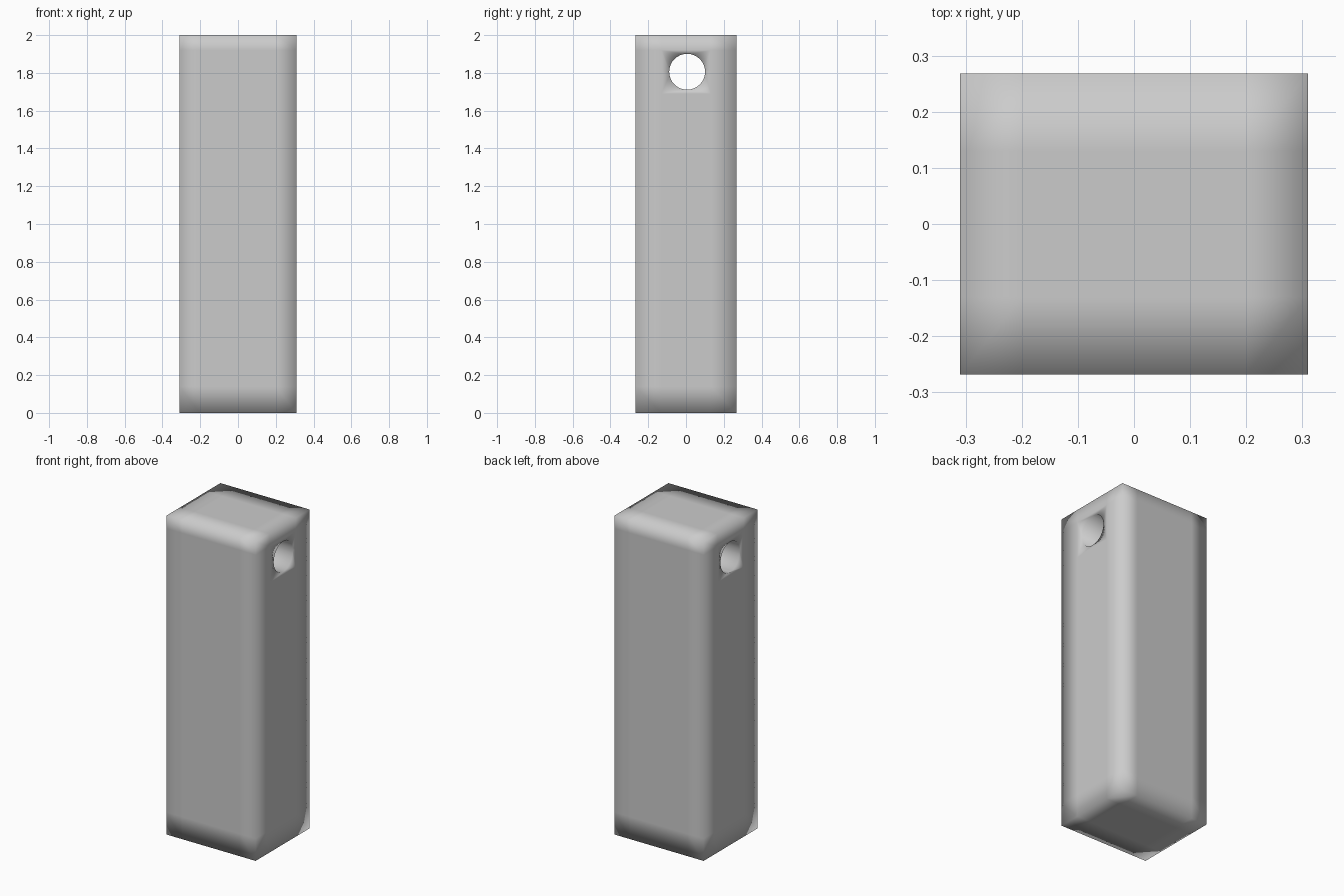
import bpy, bmesh, math
from mathutils import Matrix, Vector

if "Cube" in bpy.data.objects:
    bpy.data.objects.remove(bpy.data.objects["Cube"])

W, D, H = 0.62, 0.536, 2.0
HOLE_Y, HOLE_Z, HOLE_R = 0.006, 1.806, 0.095


def new_object(name, bm):
    mesh = bpy.data.meshes.new(name)
    bm.to_mesh(mesh)
    bm.free()
    obj = bpy.data.objects.new(name, mesh)
    bpy.context.collection.objects.link(obj)
    return obj


def cut(bm, axis, positions):
    normal = Vector((0, 0, 0))
    normal[axis] = 1
    for p in positions:
        bmesh.ops.bisect_plane(bm, geom=bm.verts[:] + bm.edges[:] + bm.faces[:],
                               plane_co=normal * p, plane_no=normal)


# Square-edged block, divided so smooth shading only softens the rim of each side
bm = bmesh.new()
bmesh.ops.create_cube(bm, size=1, matrix=Matrix.Translation((0, 0, H / 2))
                      @ Matrix.Diagonal((W, D, H, 1)))
cut(bm, 0, [-0.2, 0, 0.2])
cut(bm, 1, [-0.13, HOLE_Y, 0.13])
cut(bm, 2, [0.14 + 0.13 * i for i in range(12)] + [1.69, HOLE_Z, 1.92])
block = new_object("block", bm)

# Cutter for the cross hole near the top
bm = bmesh.new()
bmesh.ops.create_cone(bm, cap_ends=True, segments=32, radius1=HOLE_R, radius2=HOLE_R,
                      depth=1, matrix=Matrix.Translation((0, HOLE_Y, HOLE_Z))
                      @ Matrix.Rotation(math.pi / 2, 4, 'Y'))
cutter = new_object("hole_cutter", bm)
cutter.hide_render = True

# Drill the hole, then smooth everything
mod = block.modifiers.new("cross_hole", 'BOOLEAN')
mod.operation = 'DIFFERENCE'
mod.solver = 'EXACT'
mod.object = cutter
bpy.context.view_layer.objects.active = block
block.select_set(True)
bpy.ops.object.modifier_apply(modifier=mod.name)
bpy.data.objects.remove(cutter)
block.data.polygons.foreach_set("use_smooth", [True] * len(block.data.polygons))
block.data.update()
